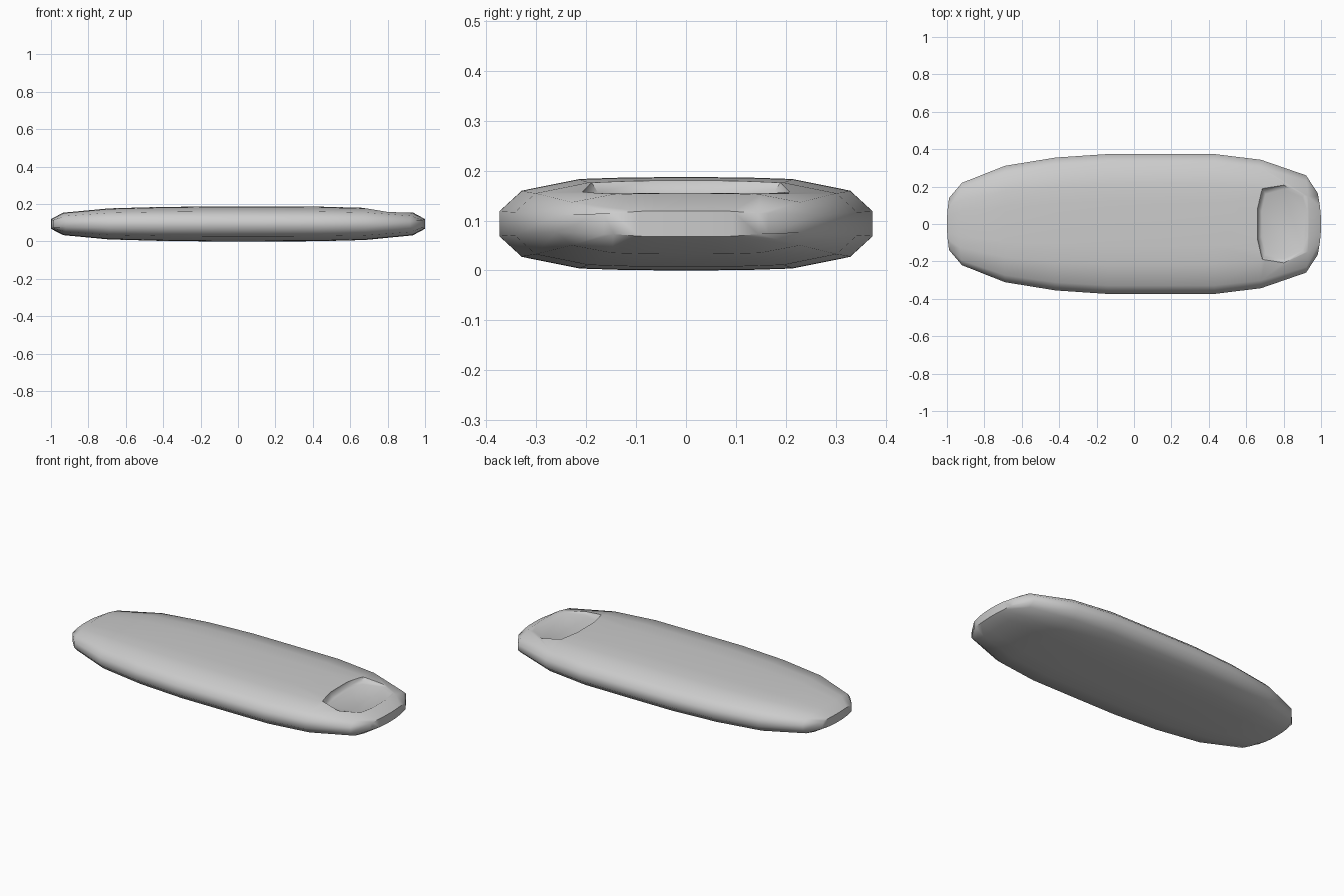
import bpy, bmesh, math

if "Cube" in bpy.data.objects:
    bpy.data.objects.remove(bpy.data.objects["Cube"])


def make_object(name, bm):
    bmesh.ops.recalc_face_normals(bm, faces=bm.faces[:])
    mesh = bpy.data.meshes.new(name)
    bm.to_mesh(mesh)
    bm.free()
    obj = bpy.data.objects.new(name, mesh)
    bpy.context.collection.objects.link(obj)
    return obj


# Body: rounded slab lofted along x; (x, half width, half height, end bow)
stations = [(-1.0, 0.14, 0.026, 0.012), (-0.935, 0.22, 0.06, 0.015),
            (-0.69, 0.311, 0.083, 0), (-0.42, 0.355, 0.0905, 0),
            (-0.14, 0.374, 0.0935, 0), (0.14, 0.374, 0.0935, 0),
            (0.43, 0.374, 0.0925, 0), (0.68, 0.343, 0.086, 0),
            (0.935, 0.26, 0.061, -0.015), (1.0, 0.165, 0.026, -0.018)]
half = [(0, 1), (0.3, 0.995), (0.57, 0.96), (0.88, 0.71), (1, 0.27)]
upper = [(-y, z) for y, z in reversed(half[1:])] + half
section = upper + [(y, -z) for y, z in reversed(upper)]
n, m = len(section), len(upper)

bm = bmesh.new()
rings = []
for i, (x, w, h, bow) in enumerate(stations):
    end = i in (0, len(stations) - 1)
    rings.append([bm.verts.new((x + bow * y * y, y * w,
                                0.0935 + h * (math.copysign(max(abs(z), 0.8), z) if end else z)))
                  for y, z in section])
for a, b in zip(rings, rings[1:]):
    for k in range(n):
        bm.faces.new((a[k], a[(k + 1) % n], b[(k + 1) % n], b[k]))
for r in (rings[0], rings[-1]):
    for k in range(m - 1):
        bm.faces.new((r[k], r[k + 1], r[n - 2 - k], r[n - 1 - k]))
body = make_object("slab_body", bm)

# Thumb recess near the right end: tapered cutter with a flat floor
side = [(0.66, 0.08), (0.685, 0.19), (0.80, 0.222), (0.92, 0.17), (0.94, 0.07)]
outline = side + [(x, -y) for x, y in reversed(side)]
bm = bmesh.new()
levels = [[bm.verts.new((0.80 + (x - 0.80) * s, y * s, z)) for x, y in outline]
          for s, z in ((0.84, 0.149), (0.93, 0.156), (1.0, 0.178), (1.0, 0.25))]
c = len(outline)
for a, b in zip(levels, levels[1:]):
    for k in range(c):
        bm.faces.new((a[k], a[(k + 1) % c], b[(k + 1) % c], b[k]))
bm.faces.new(levels[0])
bm.faces.new(levels[-1])
cutter = make_object("recess_cutter", bm)
cutter.hide_render = True

mod = body.modifiers.new("recess", 'BOOLEAN')
mod.operation = 'DIFFERENCE'
mod.solver = 'EXACT'
mod.object = cutter
bpy.context.view_layer.objects.active = body
bpy.ops.object.select_all(action='DESELECT')
body.select_set(True)
bpy.ops.object.modifier_apply(modifier=mod.name)
bpy.data.objects.remove(cutter)
bpy.ops.object.shade_smooth_by_angle(angle=math.radians(50))
